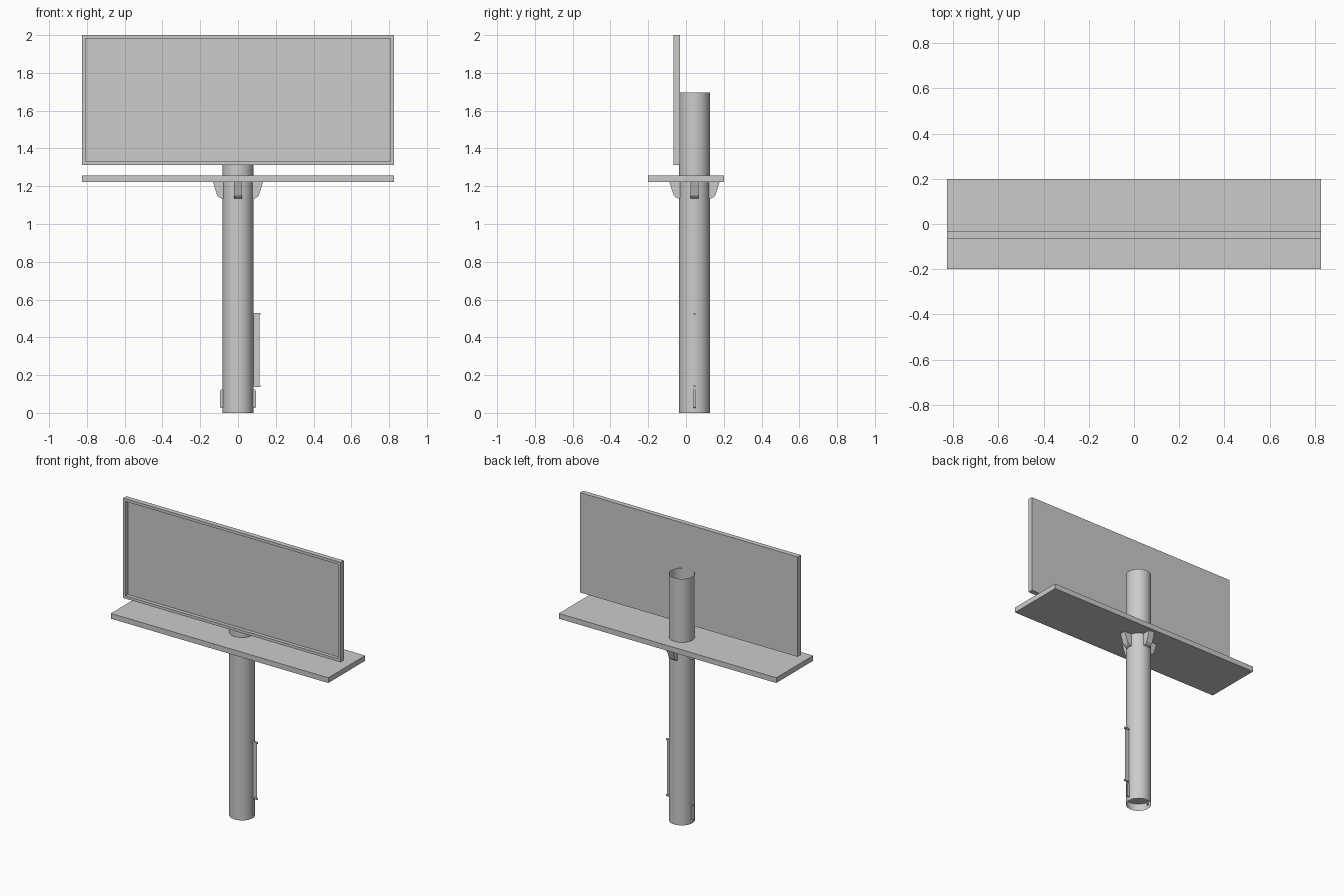
import bpy
import bmesh
from math import pi
from mathutils import Matrix, Vector

cube = bpy.data.objects.get("Cube")
if cube:
    bpy.data.objects.remove(cube, do_unlink=True)

grey = bpy.data.materials.new("plain grey")
grey.use_nodes = True
colour = (0.6, 0.6, 0.6, 1)
grey.diffuse_color = colour
grey.node_tree.nodes["Principled BSDF"].inputs["Base Color"].default_value = colour

POLE_Y, POLE_R = 0.045, 0.081
W = 0.827


def finish(name, bm):
    bmesh.ops.recalc_face_normals(bm, faces=bm.faces)
    mesh = bpy.data.meshes.new(name)
    bm.to_mesh(mesh)
    bm.free()
    mesh.materials.append(grey)
    ob = bpy.data.objects.new(name, mesh)
    bpy.context.collection.objects.link(ob)
    return ob


def box_mesh(low, high):
    bm = bmesh.new()
    low, high = Vector(low), Vector(high)
    bmesh.ops.create_cube(bm, size=1, matrix=Matrix.Translation((low + high) / 2)
                          @ Matrix.Diagonal((*(high - low), 1)))
    return bm


def bracket(name, profile, thickness, turn):
    """Extrude an (outward, z) profile and turn it around the pole axis."""
    bm = bmesh.new()
    face = bm.faces.new([bm.verts.new((r, -thickness / 2, z)) for r, z in profile])
    out = bmesh.ops.extrude_face_region(bm, geom=[face])["geom"]
    verts = [v for v in out if isinstance(v, bmesh.types.BMVert)]
    bmesh.ops.translate(bm, vec=(0, thickness, 0), verts=verts)
    bm.transform(Matrix.Translation((0, POLE_Y, 0)) @ Matrix.Rotation(turn, 4, "Z"))
    return finish(name, bm)


# Open hollow pole
bm = bmesh.new()
bmesh.ops.create_cone(bm, cap_ends=False, segments=40, radius1=POLE_R, radius2=POLE_R,
                      depth=1.695, matrix=Matrix.Translation((0, POLE_Y, 1.695 / 2)))
pole = finish("pole", bm)
for p in pole.data.polygons:
    p.use_smooth = True

# Plate closing the pole just above its foot
bm = bmesh.new()
bmesh.ops.create_circle(bm, cap_ends=True, segments=40, radius=POLE_R,
                        matrix=Matrix.Translation((0, POLE_Y, 0.05)))
finish("inner_base_plate", bm)

# Walkway deck
finish("deck", box_mesh((-W, -0.2, 1.222), (W, 0.2, 1.258)))

# Sign board with a recessed front panel
bm = box_mesh((-W, -0.066, 1.313), (W, -0.032, 2))
front = min(bm.faces, key=lambda f: f.calc_center_median().y)
bmesh.ops.inset_region(bm, faces=[front], thickness=0.027)
panel = bmesh.ops.extrude_face_region(bm, geom=[front])
moved = [v for v in panel["geom"] if isinstance(v, bmesh.types.BMVert)]
bmesh.ops.translate(bm, vec=(0, 0.025, 0), verts=moved)
if front.is_valid:
    bmesh.ops.delete(bm, geom=[front], context="FACES_ONLY")
finish("sign_board", bm)

# Four gussets under the deck
gusset = [(0.07, 1.225), (0.134, 1.225), (0.11, 1.152), (0.098, 1.14), (0.084, 1.134), (0.07, 1.134)]
for i in range(4):
    bracket(f"deck_gusset_{i + 1}", gusset, 0.044, i * pi / 2)

# Small fins at the foot of the pole
fin = [(0.07, 0.025), (0.09, 0.025), (0.095, 0.032), (0.095, 0.115), (0.09, 0.125), (0.07, 0.125)]
for side, turn in (("left", 0), ("right", pi)):
    bracket(f"foot_fin_{side}", fin, 0.01, turn)

# Thin side plate held by two short arms
bm = bmesh.new()
bm.faces.new([bm.verts.new((x, POLE_Y, z)) for x, z in
              ((0.08, 0.14), (0.113, 0.14), (0.113, 0.525), (0.08, 0.525))])
finish("side_plate", bm)
for name, z in (("lower", 0.141), ("upper", 0.525)):
    finish(f"side_plate_{name}_arm",
           box_mesh((0.075, POLE_Y - 0.006, z - 0.005), (0.118, POLE_Y + 0.006, z + 0.005)))
